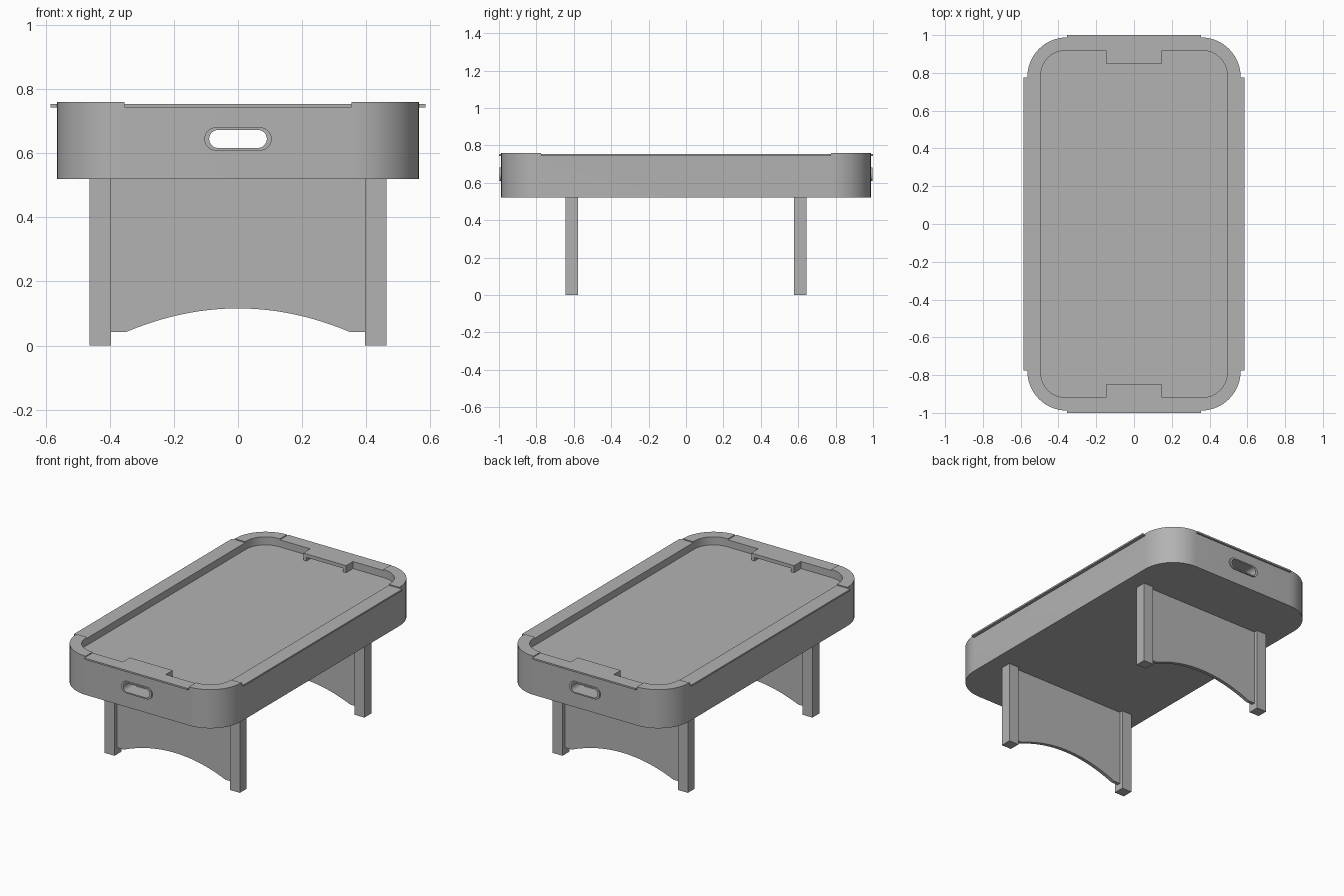
import bpy, bmesh
from math import sin, cos, pi, radians

cube = bpy.data.objects.get("Cube")
if cube:
    bpy.data.objects.remove(cube)

grey = bpy.data.materials.new("plain grey")
grey.use_nodes = True
COLOUR = (0.45, 0.45, 0.45, 1)
grey.diffuse_color = COLOUR
grey.node_tree.nodes["Principled BSDF"].inputs["Base Color"].default_value = COLOUR


def prism(name, outline, low, high, upright=False):
    """Extrude an outline along z, or along y when upright (outline in x, z)."""
    bm = bmesh.new()
    place = (lambda a, b, h: (a, h, b)) if upright else (lambda a, b, h: (a, b, h))
    face = bm.faces.new([bm.verts.new(place(a, b, low)) for a, b in outline])
    side = bmesh.ops.extrude_face_region(bm, geom=[face])["geom"]
    shift = place(0, 0, high - low)
    bmesh.ops.translate(bm, vec=shift, verts=[v for v in side if isinstance(v, bmesh.types.BMVert)])
    bmesh.ops.recalc_face_normals(bm, faces=bm.faces)
    mesh = bpy.data.meshes.new(name)
    bm.to_mesh(mesh)
    bm.free()
    mesh.materials.append(grey)
    obj = bpy.data.objects.new(name, mesh)
    bpy.context.collection.objects.link(obj)
    return obj


def box(name, x0, x1, y0, y1, z0, z1):
    return prism(name, [(x0, y0), (x1, y0), (x1, y1), (x0, y1)], z0, z1)


def rounded(half_w, half_h, r, centre=0, steps=14):
    """Rounded rectangle outline."""
    points = []
    for q, (sx, sy) in enumerate([(1, 1), (-1, 1), (-1, -1), (1, -1)]):
        for i in range(steps + 1):
            a = (q + i / steps) * pi / 2
            points.append((sx * (half_w - r) + r * cos(a),
                           centre + sy * (half_h - r) + r * sin(a)))
    return points


def carve(obj, cutters):
    """Subtract cutters, then bake the result and drop them."""
    for c in cutters:
        mod = obj.modifiers.new("cut", "BOOLEAN")
        mod.operation, mod.solver, mod.object = "DIFFERENCE", "EXACT", c
    graph = bpy.context.evaluated_depsgraph_get()
    baked = bpy.data.meshes.new_from_object(obj.evaluated_get(graph))
    obj.modifiers.clear()
    obj.data = baked
    for c in cutters:
        bpy.data.objects.remove(c)
    baked.shade_smooth()
    baked.set_sharp_from_angle(angle=radians(30))


BOTTOM, FIELD, RAIL, TOP = 0.52, 0.71, 0.744, 0.76
SLOT_Z = 0.645
SIDE_Y, END_X = 0.775, 0.355

# Table body: hollow box with sunken field, rail seats and grip slots
body = prism("table_body", rounded(0.565, 0.988, 0.21), BOTTOM, TOP)
carve(body, [
    box("cavity", -0.48, 0.48, -0.9, 0.9, BOTTOM + 0.015, FIELD - 0.015),
    prism("field_well", rounded(0.493, 0.918, 0.13), FIELD, 1),
    box("side_seat", -1, 1, -SIDE_Y, SIDE_Y, RAIL, 1.1),
    box("end_seat", -END_X, END_X, -1.2, 1.2, RAIL, 1.2),
    prism("grip_slot", rounded(0.09, 0.028, 0.0279, SLOT_Z), -1.3, 1.3, True),
])

for s, end in ((-1, "front"), (1, "back")):
    # Top rails
    flank = "right" if s < 0 else "left"
    xs = sorted((s * 0.493, s * 0.585))
    box(flank + "_rail", *xs, -SIDE_Y, SIDE_Y, RAIL, RAIL + 0.01)
    ys = sorted((s * 0.918, s * 1.0))
    box(end + "_rail", -END_X, END_X, *ys, RAIL, RAIL + 0.01)

    # Goal bar with its two feet
    ys = sorted((s * 0.85, s * 0.918))
    box(end + "_goal_bar", -0.147, 0.147, *ys, 0.732, RAIL + 0.01)
    for m, side in ((-1, "right"), (1, "left")):
        xs = sorted((m * 0.147, m * 0.125))
        box(f"{end}_{side}_goal_foot", *xs, *ys, FIELD, 0.732)

    # Trim ring round the grip slot
    ys = sorted((s * 0.975, s * 0.996))
    ring = prism(end + "_grip_ring", rounded(0.105, 0.036, 0.0359, SLOT_Z), *ys, True)
    carve(ring, [prism("ring_hole", rounded(0.09, 0.028, 0.0279, SLOT_Z), -1.3, 1.3, True)])

    # Legs
    ys = sorted((s * 0.577, s * 0.645))
    for m, side in ((-1, "right"), (1, "left")):
        xs = sorted((m * 0.396, m * 0.464))
        box(f"{end}_{side}_leg", *xs, *ys, 0, BOTTOM)

    # Arched panel between the legs
    half, foot, rise, n = 0.35, 0.042, 0.074, 24
    arch = [(half * t, foot + rise * (1 - t * t)) for t in (2 * i / n - 1 for i in range(n + 1))]
    outline = [(-0.396, BOTTOM), (-0.396, foot)] + arch + [(0.396, foot), (0.396, BOTTOM)]
    prism(end + "_leg_panel", outline, s * 0.611 - 0.011, s * 0.611 + 0.011, True)
